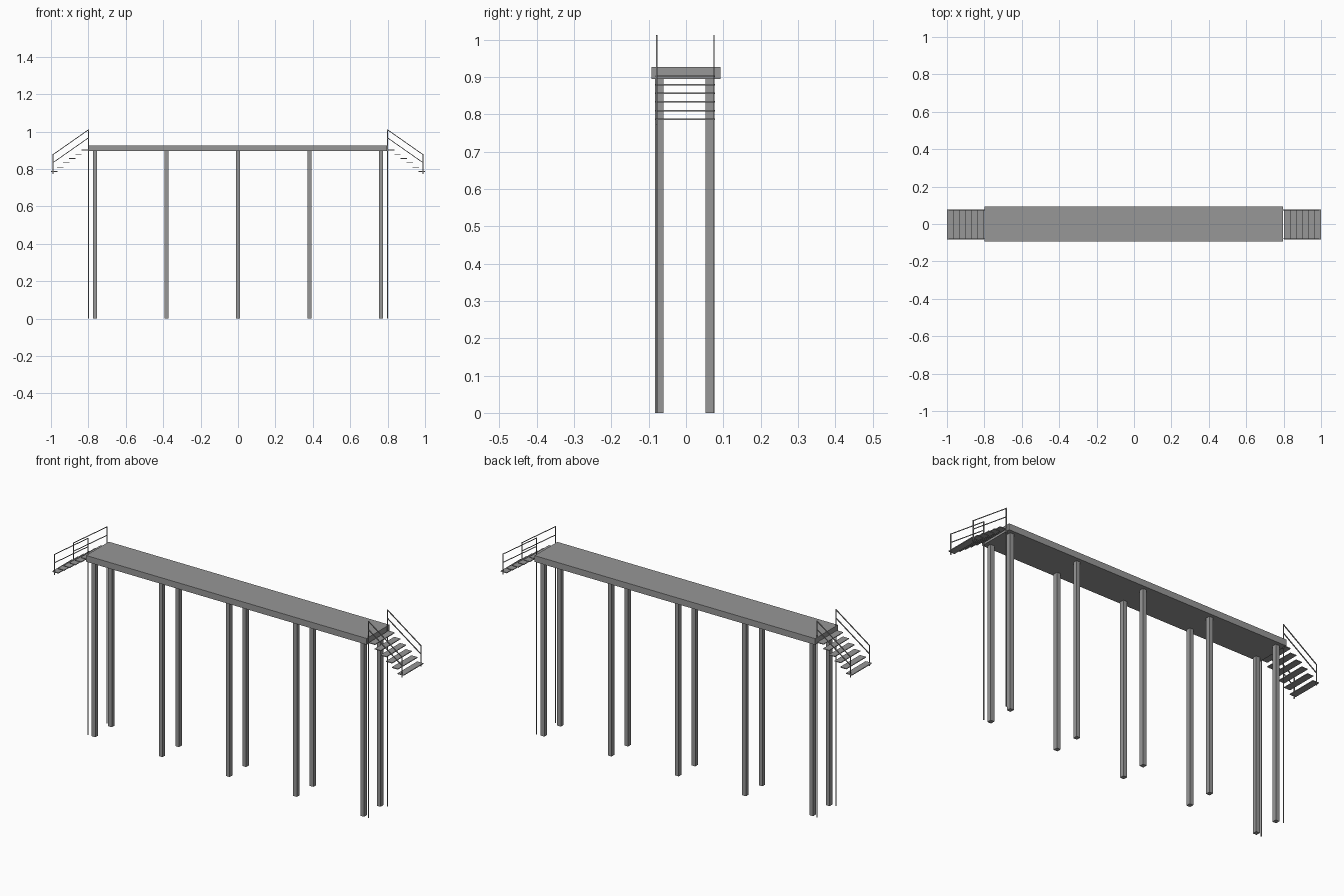
import bpy, math
from mathutils import Vector

if "Cube" in bpy.data.objects:
    bpy.data.objects.remove(bpy.data.objects["Cube"])

Y_OFF = -0.002          # frame sits very slightly toward the front
RAIL_Y = 0.077
ROD = 0.004

# Dark grey finish
grey = bpy.data.materials.new("dark_grey")
grey.diffuse_color = (0.31, 0.31, 0.31, 1)
grey.use_nodes = True
grey.node_tree.nodes["Principled BSDF"].inputs["Base Color"].default_value = grey.diffuse_color


def box(name, lo, hi):
    lo, hi = Vector(lo), Vector(hi)
    bpy.ops.mesh.primitive_cube_add(size=1, location=(lo + hi) / 2)
    ob = bpy.context.object
    ob.name = name
    ob.scale = hi - lo
    ob.data.materials.append(grey)
    return ob


def rod(name, a, b, w=ROD):
    a, b = Vector(a), Vector(b)
    d = b - a
    bpy.ops.mesh.primitive_cube_add(size=1, location=(a + b) / 2)
    ob = bpy.context.object
    ob.name = name
    ob.scale = (w, w, d.length)
    ob.rotation_euler = d.to_track_quat('Z', 'Y').to_euler()
    ob.data.materials.append(grey)
    return ob


# Deck slab
box("deck", (-0.8, -0.0925, 0.895), (0.797, 0.0925, 0.927))

# Paired support columns
for i in range(5):
    x = (i - 2) * 0.3825
    for label, y in (("front", -0.0715), ("back", 0.063)):
        box(f"{label}_column_{i}", (x - 0.0105, y - 0.0112, 0),
            (x + 0.0105, y + 0.0112, 0.896))

# Stairs with handrails at both ends
for side, s in (("left", -1), ("right", 1)):
    # Open treads
    for i in range(6):
        x0, x1 = sorted((s * (0.803 + 0.0325 * i), s * (0.8375 + 0.0325 * i)))
        z = 0.902 - 0.023 * i
        box(f"{side}_tread_{i}", (x0, Y_OFF - 0.08, z - 0.002),
            (x1, Y_OFF + 0.08, z + 0.002))
    # Tall and short posts, top and middle rails
    for label, t in (("front", -1), ("back", 1)):
        y = Y_OFF + t * RAIL_Y
        xa, xb = s * 0.799, s * 0.989
        n = f"{side}_{label}"
        rod(n + "_tall_post", (xa, y, 0), (xa, y, 1.012))
        rod(n + "_short_post", (xb, y, 0.772), (xb, y, 0.879))
        rod(n + "_top_rail", (xa, y, 1.010), (xb, y, 0.877))
        rod(n + "_middle_rail", (xa, y, 0.967), (xb, y, 0.834))
